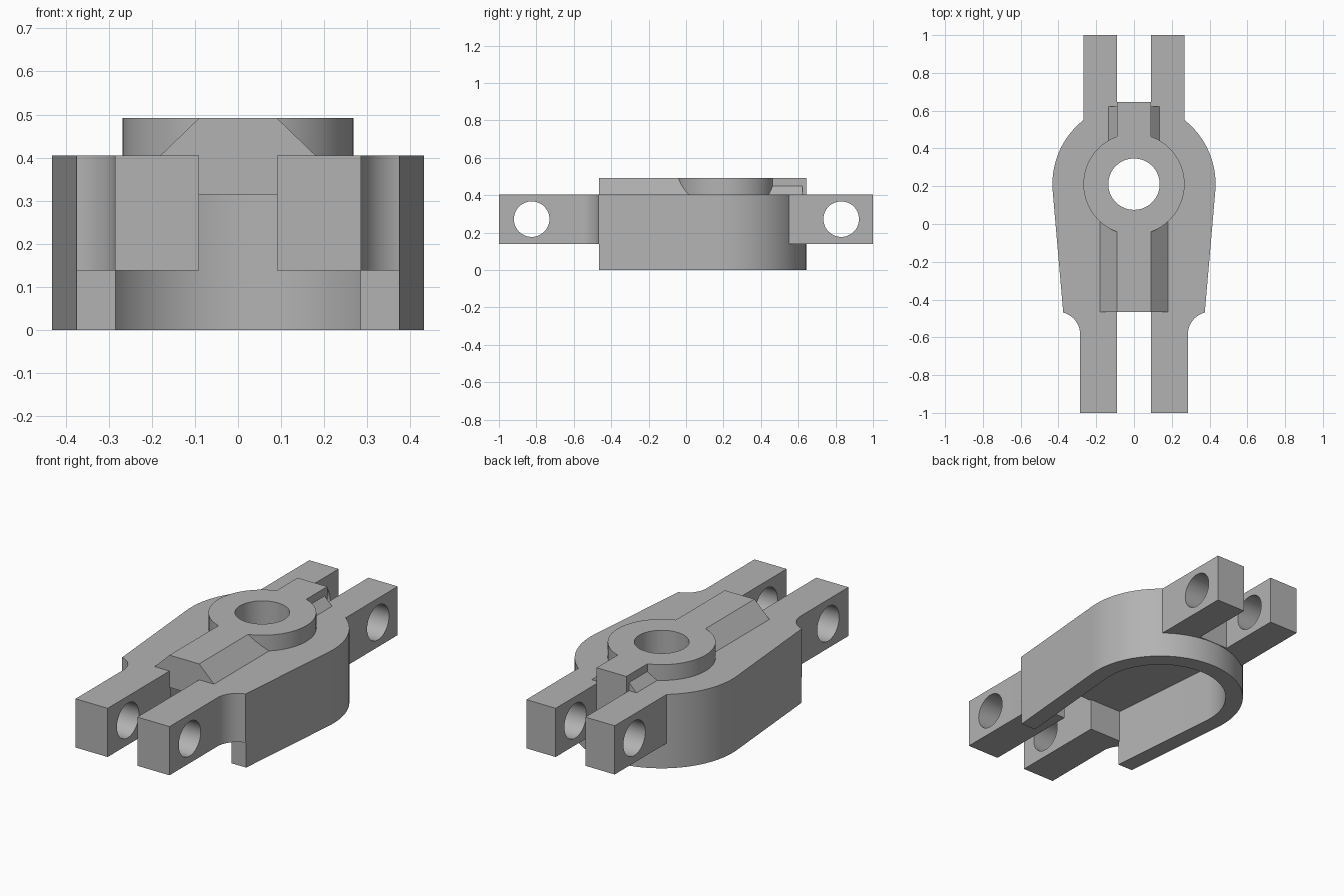
import bpy, bmesh, math
from mathutils import Vector

old = bpy.data.objects.get("Cube")
if old:
    bpy.data.objects.remove(old, do_unlink=True)

TOP, LUG_Z, ROOF, RIDGE = 0.405, 0.138, 0.315, 0.492
FRONT, HUB_Y = -0.465, 0.211

metal = bpy.data.materials.new("plain grey")
metal.use_nodes = True
grey = (0.45, 0.45, 0.45, 1)
metal.diffuse_color = grey
metal.node_tree.nodes["Principled BSDF"].inputs["Base Color"].default_value = grey


def prism(name, points, low, high, axis="z"):
    """Extrude a flat profile along an axis; the profile uses the other two axes."""
    place = {"x": lambda a, b, d: (d, a, b),
             "y": lambda a, b, d: (a, d, b),
             "z": lambda a, b, d: (a, b, d)}[axis]
    bm = bmesh.new()
    face = bm.faces.new([bm.verts.new(place(a, b, low)) for a, b in points])
    out = bmesh.ops.extrude_face_region(bm, geom=[face])
    moved = [g for g in out["geom"] if isinstance(g, bmesh.types.BMVert)]
    bmesh.ops.translate(bm, verts=moved, vec=Vector(place(0, 0, high - low)))
    bmesh.ops.recalc_face_normals(bm, faces=bm.faces)
    mesh = bpy.data.meshes.new(name)
    bm.to_mesh(mesh)
    bm.free()
    mesh.materials.append(metal)
    obj = bpy.data.objects.new(name, mesh)
    bpy.context.collection.objects.link(obj)
    return obj


def arc(cx, cy, r, start, end, n):
    angles = [math.radians(start + (end - start) * i / n) for i in range(n + 1)]
    return [(cx + r * math.cos(a), cy + r * math.sin(a)) for a in angles]


def circle(cx, cy, r, n=64):
    return arc(cx, cy, r, 0, 360, n)[:-1]


def combine(target, part, operation):
    mod = target.modifiers.new(part.name, "BOOLEAN")
    mod.operation = operation
    mod.solver = "EXACT"
    mod.object = part
    bpy.context.view_layer.objects.active = target
    bpy.ops.object.modifier_apply(modifier=mod.name)
    bpy.data.objects.remove(part, do_unlink=True)


def outline(r, half_front, y_front):
    """Round back end with sides that taper to the front."""
    return arc(0, HUB_Y, r, -5, 185, 64) + [(-half_front, y_front), (half_front, y_front)]


def mirrored(points, side):
    return [(side * a, b) for a, b in points]


# Hollow shell, open below and at the front
link = prism("link_body", outline(0.432, 0.375, FRONT), 0, TOP)
combine(link, prism("cavity", outline(0.342, 0.273, -0.6), -0.1, ROOF), "DIFFERENCE")

# Paired lugs at both ends, the front ones with concave fillets
front_lug = [(0.09, -1), (0.285, -1)] + arc(0.405, -0.585, 0.12, 180, 104.5, 16)
front_lug += [(0.375, -0.456), (0.09, -0.456)]
back_lug = [(0.09, 0.58), (0.268, 0.49), (0.268, 1), (0.09, 1)]
for side in (-1, 1):
    combine(link, prism("front_lug", mirrored(front_lug, side), LUG_Z, TOP), "UNION")
    combine(link, prism("back_lug", mirrored(back_lug, side), LUG_Z, TOP), "UNION")

# Bevelled ridge running from the front edge to the hub
ridge = [(-0.18, 0.37), (0.18, 0.37), (0.18, TOP), (0.09, RIDGE), (-0.09, RIDGE), (-0.18, TOP)]
combine(link, prism("front_ridge", ridge, FRONT, 0.05, "y"), "UNION")

# Rear key with a low bevelled shoulder on each side
shoulder = [(-0.135, 0.37), (0.135, 0.37), (0.135, TOP), (0.09, 0.45), (-0.09, 0.45), (-0.135, TOP)]
combine(link, prism("rear_shoulder", shoulder, 0.38, 0.622, "y"), "UNION")
key = [(-0.09, 0.37), (0.09, 0.37), (0.09, RIDGE), (-0.09, RIDGE)]
combine(link, prism("rear_key", key, 0.38, 0.645, "y"), "UNION")
stem = [(-0.09, 0.58), (0.09, 0.58), (0.09, 0.645), (-0.09, 0.645)]
combine(link, prism("rear_key_stem", stem, LUG_Z, 0.43), "UNION")

# Hub ring and its bore
combine(link, prism("hub_ring", circle(0, HUB_Y, 0.268), 0.36, RIDGE), "UNION")
combine(link, prism("hub_bore", circle(0, HUB_Y, 0.136), 0.2, 0.6), "DIFFERENCE")

# Pin holes across the lugs
for y in (-0.825, 0.83):
    combine(link, prism("pin_hole", circle(y, 0.272, 0.095, 48), -0.5, 0.5, "x"), "DIFFERENCE")

# Smooth curved walls, crisp edges
bpy.ops.object.select_all(action="DESELECT")
link.select_set(True)
bpy.context.view_layer.objects.active = link
bpy.ops.object.shade_smooth_by_angle(angle=math.radians(25))
